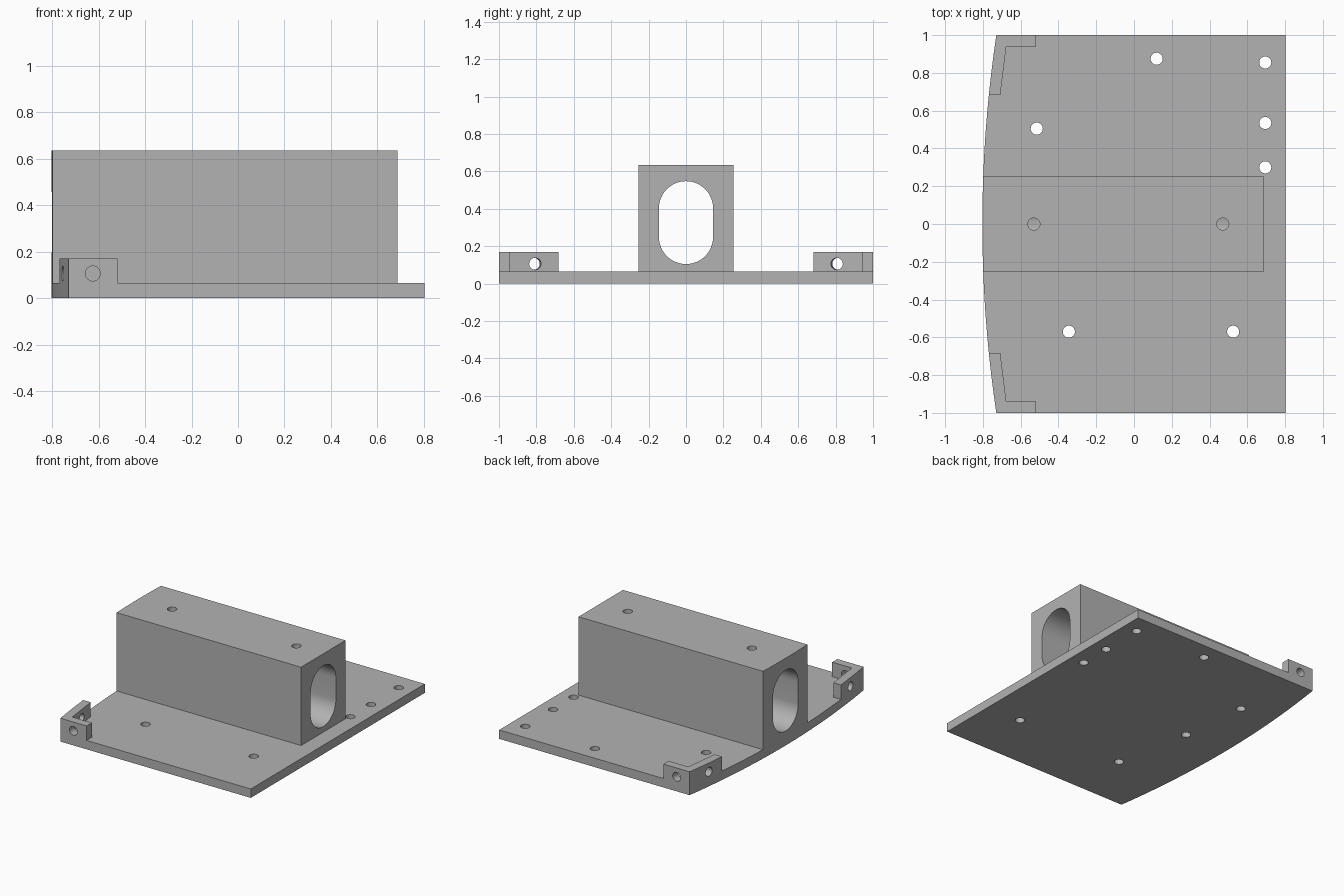
import bpy
import bmesh
import math
from mathutils import Matrix, Vector

default = bpy.data.objects.get("Cube")
if default:
    bpy.data.objects.remove(default, do_unlink=True)

PLATE_TOP = 0.065
BLOCK_TOP = 0.635
BRACKET_TOP = 0.17
HOLE_R = 0.032
HOLE_Z = 0.106

grey = bpy.data.materials.new("plain_grey")
grey.use_nodes = True
grey.diffuse_color = (0.45, 0.45, 0.45, 1)
grey.node_tree.nodes["Principled BSDF"].inputs["Base Color"].default_value = grey.diffuse_color


def prism(name, outline, low, high, matrix=Matrix()):
    """Extrude a flat outline along its local z axis."""
    bm = bmesh.new()
    face = bm.faces.new([bm.verts.new((x, y, low)) for x, y in outline])
    ext = bmesh.ops.extrude_face_region(bm, geom=[face])
    moved = [v for v in ext["geom"] if isinstance(v, bmesh.types.BMVert)]
    bmesh.ops.translate(bm, verts=moved, vec=(0, 0, high - low))
    bmesh.ops.recalc_face_normals(bm, faces=bm.faces)
    mesh = bpy.data.meshes.new(name)
    bm.to_mesh(mesh)
    bm.free()
    mesh.transform(matrix)
    obj = bpy.data.objects.new(name, mesh)
    mesh.materials.append(grey)
    bpy.context.collection.objects.link(obj)
    return obj


def drill(center, direction, length):
    """Round cutter centred on a point."""
    ring = [(HOLE_R * math.cos(a), HOLE_R * math.sin(a))
            for a in (math.tau * i / 32 for i in range(32))]
    turn = Vector(direction).to_track_quat("Z", "Y").to_matrix().to_4x4()
    return prism("hole_cutter", ring, -length / 2, length / 2,
                 Matrix.Translation(center) @ turn)


def cut(obj, cutters):
    """Subtract the cutters, remove them and shade the part."""
    bpy.ops.object.select_all(action="DESELECT")
    obj.select_set(True)
    bpy.context.view_layer.objects.active = obj
    for cutter in cutters:
        cutter.hide_render = True
        mod = obj.modifiers.new("cut", "BOOLEAN")
        mod.operation = "DIFFERENCE"
        mod.solver = "EXACT"
        mod.object = cutter
        bpy.ops.object.modifier_apply(modifier=mod.name)
        bpy.data.objects.remove(cutter, do_unlink=True)
    bpy.ops.object.shade_smooth_by_angle(angle=math.radians(30))


def bowed_edge(y0, y1, steps):
    """Points along the bowed -x edge."""
    ys = [y0 + (y1 - y0) * i / steps for i in range(steps + 1)]
    return [(-0.803 + 0.074 * y * y, y) for y in ys]


# Base plate with bowed edge and mounting holes
plate = prism("base_plate", [(0.803, -1), (0.803, 1)] + bowed_edge(1, -1, 40),
              0, PLATE_TOP)
plate_holes = [(0.12, 0.875), (0.695, 0.855), (0.695, 0.535), (0.695, 0.3),
               (-0.515, 0.505), (-0.345, -0.57), (0.525, -0.57), (-0.457, 0)]
cut(plate, [drill((x, y, 0), (0, 0, 1), 0.4) for x, y in plate_holes])

# Long block with a rounded slot running through it
block = prism("tunnel_block",
              [(0.686, -0.255), (0.686, 0.255)] + bowed_edge(0.255, -0.255, 10),
              PLATE_TOP, BLOCK_TOP)
slot = []
for i in range(2):
    for k in range(25):
        a = math.pi * (i + k / 24)
        slot.append((0.145 * math.cos(a), 0.145 * math.sin(a) + (0.403, 0.25)[i]))
along_x = Matrix(((0, 0, 1, 0), (1, 0, 0, 0), (0, 1, 0, 0), (0, 0, 0, 1)))
cutters = [prism("slot_cutter", slot, -1, 1, along_x)]
cutters += [drill((x, 0, BLOCK_TOP), (0, 0, 1), 0.3) for x in (-0.53, 0.47)]
cutters.append(drill((-0.457, 0, PLATE_TOP), (0, 0, 1), 0.2))
cut(block, cutters)

# Mirrored corner brackets, each with a hole in both walls
for name, s in (("back_bracket", 1), ("front_bracket", -1)):
    outline = [(-0.518, s), (-0.518, 0.94 * s), (-0.676, 0.94 * s), (-0.708, 0.682 * s)]
    bracket = prism(name, outline + bowed_edge(0.682 * s, s, 6),
                    PLATE_TOP, BRACKET_TOP)
    cut(bracket, [drill((-0.625, s, HOLE_Z), (0, 1, 0), 0.3),
                  drill((-0.72, 0.81 * s, HOLE_Z), (1, -0.125 * s, 0), 0.2)])
